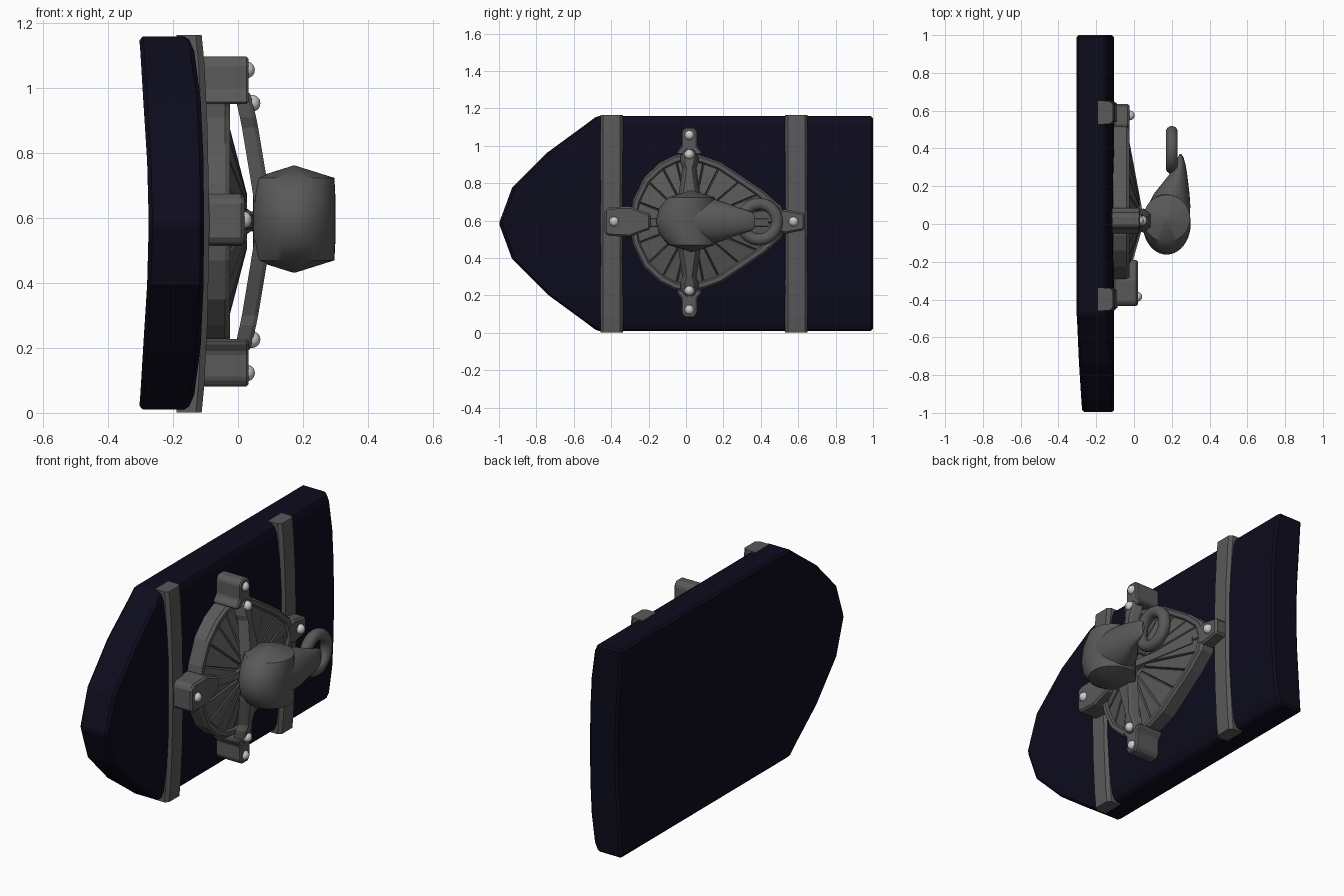
import bpy, bmesh, math
from mathutils import Vector

if "Cube" in bpy.data.objects:
    bpy.data.objects.remove(bpy.data.objects["Cube"])

CZ = 0.59  # height of the horizontal symmetry line


def material(name, color):
    m = bpy.data.materials.new(name)
    m.diffuse_color = color
    m.use_nodes = True
    m.node_tree.nodes["Principled BSDF"].inputs["Base Color"].default_value = m.diffuse_color
    return m


NAVY = material("navy", (0.004, 0.0035, 0.012, 1))
IRON = material("iron", (0.1, 0.1, 0.1, 1))


def finish(name, bm, mat=None, bevel=0, smooth=False):
    bmesh.ops.recalc_face_normals(bm, faces=bm.faces[:])
    me = bpy.data.meshes.new(name)
    bm.to_mesh(me)
    bm.free()
    ob = bpy.data.objects.new(name, me)
    bpy.context.collection.objects.link(ob)
    if mat:
        me.materials.append(mat)
    if bevel:
        mod = ob.modifiers.new("bevel", 'BEVEL')
        mod.width, mod.segments = bevel, 1
        mod.limit_method, mod.angle_limit = 'ANGLE', math.radians(35)
    if smooth:
        bpy.ops.object.select_all(action='DESELECT')
        bpy.context.view_layer.objects.active = ob
        ob.select_set(True)
        bpy.ops.object.shade_smooth_by_angle(angle=math.radians(35))
    return ob


def loft(name, rings, mat=IRON, caps=True, loop=False, **kw):
    """Skin a list of closed rings of (x, y, z) points."""
    bm = bmesh.new()
    vs = [[bm.verts.new(p) for p in r] for r in rings]
    n = len(vs[0])
    for i in range(len(vs) - (0 if loop else 1)):
        a, b = vs[i], vs[(i + 1) % len(vs)]
        for j in range(n):
            bm.faces.new((a[j], a[(j + 1) % n], b[(j + 1) % n], b[j]))
    if caps and not loop:
        bm.faces.new(vs[0])
        bm.faces.new(vs[-1])
    return finish(name, bm, mat, **kw)


def prism(name, pts, x0, x1, **kw):
    """Extrude a (y, z) outline along x."""
    return loft(name, [[(x, y, z) for y, z in pts] for x in (x0, x1)], **kw)


def bolt(name, x, y, z):
    bm = bmesh.new()
    bmesh.ops.create_uvsphere(bm, u_segments=16, v_segments=10, radius=0.026)
    for v in bm.verts:
        v.co += Vector((x, y, z))
    finish(name, bm, None, smooth=True)


# Curved pointed board
half = [(0, -.275, -.105, -1), (.19, -.28, -.106, -.93), (.38, -.292, -.115, -.74),
        (.53, -.301, -.135, -.535), (.575, -.305, -.155, -.475)]
levels = [(-d, b, f, y) for d, b, f, y in half[:0:-1]] + half
loft("board", [[(f, y, .585 + d), (f, 1, .585 + d), (b, 1, .585 + d), (b, y, .585 + d)]
               for d, b, f, y in levels], NAVY, bevel=0.012)

# Two vertical straps following the board's curve
for name, y in (("strap_front", -.398), ("strap_back", .59)):
    rings = []
    for d, x in ((-.582, -.112), (-.5, -.104), (-.3, -.094), (0, -.088),
                 (.3, -.094), (.5, -.104), (.582, -.112)):
        rings.append([(px, y + py, .583 + d) for px, py in
                      ((-.19, -.06), (x - .018, -.06), (x, -.045),
                       (x, .045), (x - .018, .06), (-.19, .06))])
    loft(name, rings)

# Teardrop rim
top = [(-.305, 0), (-.283, .12), (-.225, .24), (-.14, .32), (-.06, .36), (.02, .373),
       (.10, .353), (.19, .32), (.31, .24), (.42, .165), (.51, .085), (.54, 0)]
drop = top + [(y, -z) for y, z in top[-2:0:-1]]


def drop_ring(s, x):
    return [(x, .03 + (y - .03) * s, CZ + z * s) for y, z in drop]


loft("teardrop_rim", [drop_ring(1, -.11), drop_ring(1, -.04), drop_ring(.97, -.025),
                      drop_ring(.91, -.025), drop_ring(.88, -.04), drop_ring(.88, -.11)], loop=True)

# Fan of raised panels on a shallow cone
bm = bmesh.new()
rings = [[bm.verts.new(p) for p in drop_ring(s, x)] for s, x in ((.9, -.05), (.2, .018))]
n = len(drop)
panels = [bm.faces.new((rings[0][j], rings[0][(j + 1) % n], rings[1][(j + 1) % n], rings[1][j]))
          for j in range(n)]
bm.faces.new(rings[1])
bmesh.ops.recalc_face_normals(bm, faces=bm.faces[:])
if sum(f.normal.x for f in bm.faces) < 0:
    bmesh.ops.reverse_faces(bm, faces=bm.faces[:])
bmesh.ops.inset_individual(bm, faces=panels, thickness=.007, depth=.012)
finish("fan_panels", bm, IRON)

# Backing plate behind the cone
prism("backing_plate", [(y, z) for _, y, z in drop_ring(.93, 0)], -.11, -.07)

# Upper and lower clamps with tapered arms
for side, s in (("upper", 1), ("lower", -1)):
    clamp = [(-.025, .508), (.025, .508), (.043, .485), (.043, .405), (.068, .375), (.068, .362),
             (-.068, .362), (-.068, .375), (-.043, .405), (-.043, .485)]
    prism(side + "_clamp", [(.018 + y, CZ + s * z) for y, z in clamp], -.12, .032, bevel=.008)
    rings = []
    for z, x, w in ((.395, .036, .02), (.38, .042, .033), (.32, .056, .034), (.29, .062, .024),
                    (.14, .087, .045), (.06, .1, .05)):
        rings.append([(px, .018 + py, CZ + s * z) for px, py in
                      ((x - .05, -w - .014), (x - .012, -w), (x, -w + .01),
                       (x, w - .01), (x - .012, w), (x - .05, w + .014))])
    loft(side + "_arm", rings)
    bolt(side + "_outer_bolt", .026, .018, CZ + s * .467)
    bolt(side + "_inner_bolt", .043, .018, CZ + s * .364)

# Front and back clamps on the straps
prism("front_clamp", [(-.435, .53), (-.435, .655), (-.41, .672), (-.30, .676), (-.19, .635),
                      (-.19, .555), (-.30, .514), (-.41, .518)], -.11, .02, bevel=.01)
bolt("front_bolt", .017, -.385, .595)
prism("back_clamp", [(.48, .545), (.53, .53), (.635, .55), (.635, .64), (.53, .66), (.48, .645)],
      -.11, -.024, bevel=.01)
bolt("back_bolt", -.022, .575, .595)
for s, nm in ((-1, "front_rib"), (1, "back_rib")):
    y0, y1 = (-.26, 0) if s < 0 else (.44, .04)
    loft(nm, [[(x - .04, y, CZ - .03), (x, y, CZ - .02), (x, y, CZ + .02), (x - .04, y, CZ + .03)]
              for y, x in ((y0, -.025), (y1, .05))])


def ellipse(n, f):
    return [f(math.cos(2 * math.pi * i / n), math.sin(2 * math.pi * i / n)) for i in range(n)]


# Neck joining the fan and the knocker head
loft("neck", [ellipse(20, lambda c, s: (x, .018 + r * c, CZ + r * s))
              for x, r in ((0, .06), (.04, .03), (.09, .045))], smooth=True)

# Barrel-shaped head with shallow conical ends
loft("knocker_head", [ellipse(40, lambda c, s: (.173 + rx * c, cy + ry * s, .597 + d))
                      for d, cy, rx, ry in
                      ((-.165, .03, .003, .003), (-.127, .03, .124, .125), (-.07, .008, .127, .152),
                       (0, 0, .127, .162), (.07, .008, .127, .152), (.127, .03, .124, .125),
                       (.165, .03, .003, .003))], smooth=True)

# Beak tapering from the head
loft("knocker_beak", [ellipse(28, lambda c, s: ((a + b) / 2 + (b - a) / 2 * c, y, .597 + rz * s))
                      for y, a, b, rz in
                      ((.02, .06, .297, .122), (.10, .075, .298, .122), (.16, .105, .294, .116),
                       (.21, .145, .288, .1), (.26, .185, .282, .08), (.31, .215, .274, .063),
                       (.35, .23, .263, .05), (.37, .24, .252, .032))], smooth=True)

# Pull ring
bpy.ops.mesh.primitive_torus_add(major_segments=40, minor_segments=14, major_radius=.095,
                                 minor_radius=.032, location=(.2, .392, .594),
                                 rotation=(0, math.pi / 2, 0))
ring = bpy.context.object
ring.name = "pull_ring"
ring.data.materials.append(IRON)
bpy.ops.object.shade_smooth_by_angle(angle=math.radians(60))
